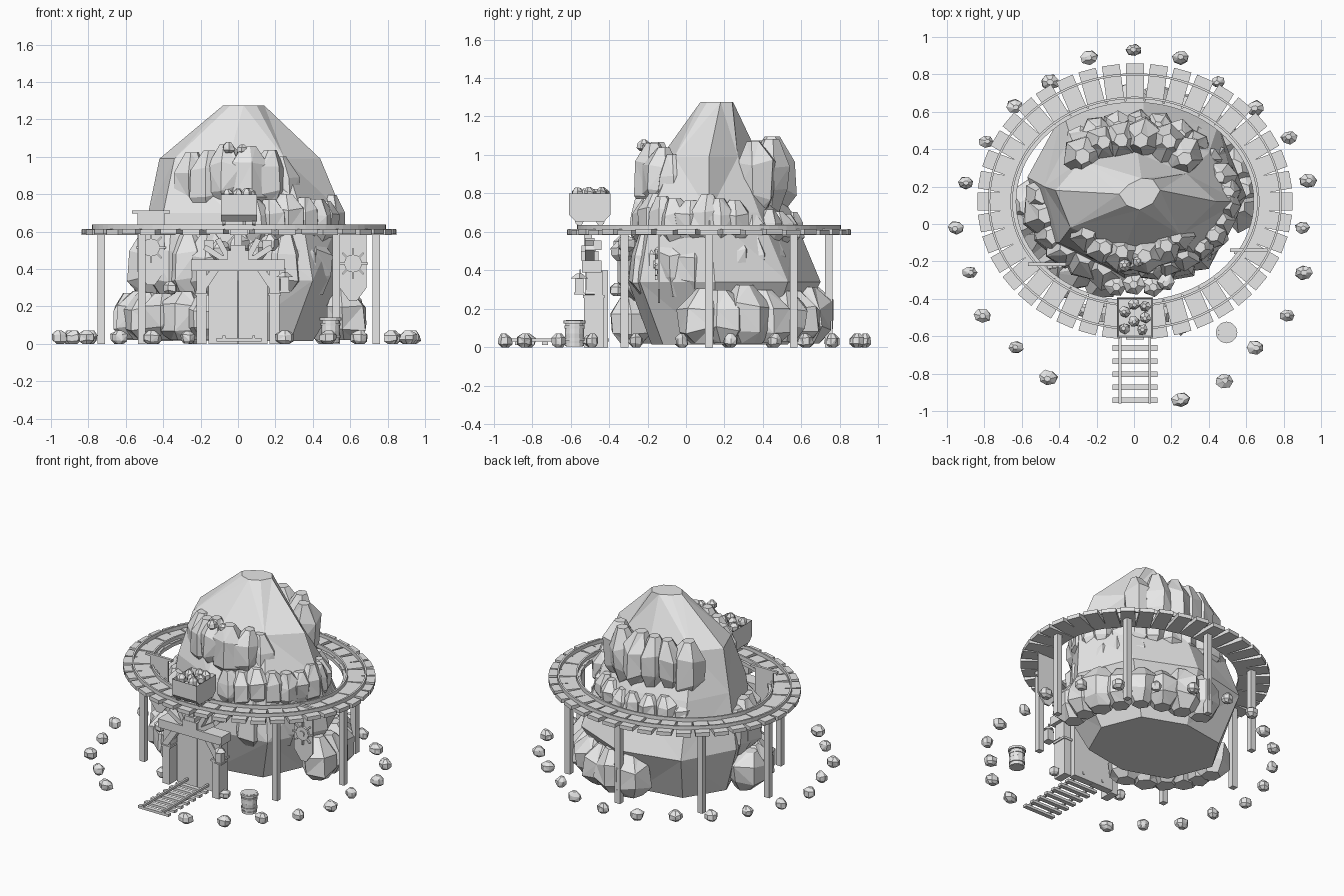
import bpy, bmesh, math, random
from mathutils import Matrix, Vector

if "Cube" in bpy.data.objects:
    bpy.data.objects.remove(bpy.data.objects["Cube"])

random.seed(11)
stone = bpy.data.materials.new("plain_grey")
stone.diffuse_color = (0.8, 0.8, 0.8, 1)
stone.use_nodes = True
stone.node_tree.nodes["Principled BSDF"].inputs["Base Color"].default_value = stone.diffuse_color
CX, CY = 0.005, 0.12  # centre of the raised track


def finish(name, bm):
    bmesh.ops.recalc_face_normals(bm, faces=bm.faces)
    me = bpy.data.meshes.new(name)
    bm.to_mesh(me)
    bm.free()
    ob = bpy.data.objects.new(name, me)
    me.materials.append(stone)
    bpy.context.collection.objects.link(ob)
    return ob


def box(bm, c, s, rot=(0, 'Z')):
    m = Matrix.Translation(c) @ Matrix.Rotation(rot[0], 4, rot[1]) @ Matrix.Diagonal((*s, 1))
    return bmesh.ops.create_cube(bm, size=1, matrix=m)['verts']


def cyl(bm, c, r, h, n=12, axis='Z', r2=None):
    rot = {'Z': Matrix(), 'X': Matrix.Rotation(math.pi / 2, 4, 'Y'),
           'Y': Matrix.Rotation(math.pi / 2, 4, 'X')}[axis]
    bmesh.ops.create_cone(bm, cap_ends=True, segments=n, radius1=r, radius2=r if r2 is None else r2,
                          depth=h, matrix=Matrix.Translation(c) @ rot.to_4x4())


def skin(bm, rings):
    """Closed faceted lump through rings of points."""
    loops = [[bm.verts.new(p) for p in ring] for ring in rings]
    n = len(loops[0])
    for k, (a, b) in enumerate(zip(loops, loops[1:])):
        for i in range(n):
            j = (i + 1) % n
            if (k + i) % 2:
                bm.faces.new((a[i], a[j], b[i]))
                bm.faces.new((a[j], b[j], b[i]))
            else:
                bm.faces.new((a[i], a[j], b[j]))
                bm.faces.new((a[i], b[j], b[i]))
    bm.faces.new(loops[0][::-1])
    bm.faces.new(loops[-1])


def rock(bm, x, y, z, rx, ry, rz, n=6):
    turn = random.uniform(0, 6)
    ox, oy = random.uniform(-.2, .2) * rx, random.uniform(-.2, .2) * ry
    rings = []
    for k, (h, f) in enumerate([(-1, .5), (-.5, .97), (.35, .97), (1, .36)]):
        ring = []
        for i in range(n):
            a = turn + math.tau * i / n
            g = f * random.uniform(.86, 1.1)
            dz = random.uniform(-.16, .16) * rz if k in (1, 2) else 0
            top = k == 3
            ring.append((x + top * ox + rx * g * math.cos(a), y + top * oy + ry * g * math.sin(a), z + h * rz + dz))
        rings.append(ring)
    skin(bm, rings)


def rock_row(name, rx, ry, cy, a0, a1, count, z, r, h, arch=0.0):
    """Boulders along an arc; arch lowers the two ends of the row."""
    bm = bmesh.new()
    for i in range(count):
        t = i / (count - 1)
        a = math.radians(a0 + (a1 - a0) * t)
        k = random.uniform(.93, 1.1)
        zz = z + random.uniform(-.015, .015) - arch * (2 * t - 1) ** 2
        rock(bm, rx * math.cos(a), cy + ry * math.sin(a), max(zz, h * k + .02), r * k, r * k, h * k)
    finish(name, bm)


# Mountain body: blunt on the left, ridged on the right, undercut at the foot
levels = {
    .015: [(.40, .15), (.29, .42), (.0, .53), (-.31, .48), (-.47, .22), (-.35, -.08), (-.05, -.18), (.28, -.12)],
    .34: [(.60, .15), (.45, .53), (.05, .70), (-.38, .60), (-.57, .25), (-.46, -.10), (-.05, -.30), (.40, -.24)],
    .70: [(.56, .12), (.40, .38), (.05, .55), (-.34, .47), (-.48, .20), (-.40, -.10), (-.05, -.27), (.34, -.18)],
    .99: [(.44, .12), (.28, .27), (.02, .38), (-.28, .34), (-.42, .18), (-.34, -.02), (-.05, -.13), (.25, -.06)],
    1.275: [(.14, .18), (.10, .24), (.04, .245), (-.03, .21), (-.08, .16), (-.04, .10), (.03, .075), (.10, .11)]}
bm = bmesh.new()
skin(bm, [[(x, y, z) for x, y in ring] for z, ring in levels.items()])
finish("mountain", bm)

# Boulder rows on the slopes
rock_row("upper_front_boulders", .29, .27, .10, 213, 325, 6, .895, .105, .165, .04)
rock_row("upper_back_boulders", .34, .25, .21, 40, 142, 6, .905, .105, .175, .02)
rock_row("mid_right_boulders", .49, .37, .15, -80, 16, 9, .665, .09, .115)
rock_row("side_right_boulders", .46, .40, .15, -58, 42, 8, .43, .105, .15)
rock_row("low_right_boulders", .58, .49, .15, -8, 92, 8, .165, .125, .14)
rock_row("low_left_boulders", .55, .40, .10, 178, 252, 6, .145, .13, .125)
rock_row("mid_left_boulders", .48, .36, .12, 176, 252, 6, .42, .125, .165)
rock_row("back_shelf_boulders", .46, .39, .15, 30, 130, 8, .615, .075, .085)

# Rubble behind the entrance and on the ledges
bm = bmesh.new()
for x, y, z, r in [(-.1, -.33, .5, .06), (.0, -.32, .53, .06), (.1, -.33, .5, .06), (.17, -.31, .54, .05),
                   (-.36, -.36, .30, .04), (.25, -.5, .035, .035), (-.27, -.46, .035, .04),
                   (-.05, -.22, 1.05, .035), (.02, -.2, 1.04, .03)]:
    rock(bm, x, y, z, r, r, r * .85)
finish("rubble", bm)

# Loose stones around the site
bm = bmesh.new()
for x, y in [(0, .93), (-.24, .89), (.25, .89), (-.45, .76), (.45, .76), (-.64, .63), (.65, .62), (-.79, .44),
             (.83, .46), (-.9, .22), (.93, .23), (-.95, -.02), (.9, -.02), (-.88, -.26), (.91, -.26),
             (-.81, -.49), (.82, -.49), (-.63, -.66), (.65, -.66), (-.46, -.82), (.48, -.84), (.25, -.94)]:
    r = random.uniform(.036, .048)
    rock(bm, x, y, .036, r * 1.1, r * .9, .036, 7)
finish("ground_stones", bm)

# Raised oval track: ties, rails and posts
bm = bmesh.new()
for i in range(40):
    a = math.tau * i / 40
    rx, ry = .74, .635
    tangent = math.atan2(ry * math.cos(a), -rx * math.sin(a))
    box(bm, (CX + rx * math.cos(a), CY + ry * math.sin(a), .597 + .004 * (i % 2)), (.095, .205, .027), (tangent, 'Z'))
finish("track_ties", bm)


def oval_rail(name, rx, ry, w, z0, z1, n=80):
    bm = bmesh.new()
    rings = []
    for i in range(n):
        c, s = math.cos(math.tau * i / n), math.sin(math.tau * i / n)
        rings.append([bm.verts.new((CX + (rx + d) * c, CY + (ry + d) * s, z))
                      for d, z in ((-w, z0), (w, z0), (w, z1), (-w, z1))])
    for i in range(n):
        p, q = rings[i], rings[(i + 1) % n]
        for j in range(4):
            bm.faces.new((p[j], p[(j + 1) % 4], q[(j + 1) % 4], q[j]))
    finish(name, bm)


oval_rail("outer_rail", .78, .68, .006, .61, .637)
oval_rail("inner_rail", .66, .555, .006, .61, .637)
oval_rail("inner_support_band", .64, .535, .005, .588, .612)

bm = bmesh.new()
for i in range(8):
    if i != 6:
        a = math.tau * i / 8
        box(bm, (CX + .735 * math.cos(a), CY + .622 * math.sin(a), .295), (.04, .04, .59))
finish("track_posts", bm)

# Mine entrance: doors, frame, braces and the trestle above
bm = bmesh.new()
for s in (-1, 1):
    box(bm, (s * .08, -.43, .20), (.157, .05, .40))
finish("entrance_doors", bm)
bm = bmesh.new()
for s in (-1, 1):
    box(bm, (s * .195, -.48, .13), (.055, .10, .26))
    box(bm, (s * .195, -.48, .265), (.07, .11, .015))
    box(bm, (s * .195, -.475, .33), (.055, .085, .13))
    box(bm, (s * .165, -.50, .335), (.04, .05, .17), (-s * .6, 'Y'))
box(bm, (0, -.49, .42), (.50, .10, .06))
finish("entrance_frame", bm)
bm = bmesh.new()
box(bm, (0, -.50, .475), (.11, .09, .05))
box(bm, (0, -.505, .515), (.08, .075, .03))
box(bm, (0, -.51, .56), (.045, .04, .07))
for s in (-1, 1):
    box(bm, (s * .075, -.50, .50), (.03, .05, .14), (s * .5, 'Y'))
    box(bm, (s * .12, -.50, .48), (.03, .05, .14), (s * 1.0, 'Y'))
    box(bm, (s * .155, -.46, .53), (.05, .04, .05))
finish("trestle", bm)

# Hanging lantern
bm = bmesh.new()
box(bm, (.25, -.555, .32), (.045, .045, .075))
cyl(bm, (.25, -.555, .37), .045, .025, 4, r2=.015)
box(bm, (.25, -.555, .28), (.055, .055, .01))
box(bm, (.25, -.55, .39), (.01, .01, .03))
finish("lantern", bm)

# Ground track leading out of the entrance
bm = bmesh.new()
for i in range(7):
    box(bm, (.005, -.943 + .07 * i, .022), (.24, .03, .018))
for s in (-1, 1):
    box(bm, (.005 + s * .08, -.68, .038), (.014, .56, .016))
finish("ground_track", bm)

# Ore cart: hollow tub with cut lower corners, wheels and load
bm = bmesh.new()
outline = [(-.108, .80), (-.108, .69), (-.075, .655), (.075, .655), (.108, .69), (.108, .80)]
ends = [[bm.verts.new((x, -.50 + y, z)) for y, z in outline] for x in (-.092, .102)]
for i in range(6):
    j = (i + 1) % 6
    bm.faces.new((ends[0][i], ends[0][j], ends[1][j], ends[1][i]))
bm.faces.new(ends[0])
bm.faces.new(ends[1][::-1])
bmesh.ops.recalc_face_normals(bm, faces=bm.faces)
top = max(bm.faces, key=lambda f: f.calc_center_median().z)
bmesh.ops.inset_region(bm, faces=[top], thickness=.012)
bmesh.ops.translate(bm, verts=top.verts, vec=(0, 0, -.04))
for s in (-1, 1):
    for t in (-1, 1):
        cyl(bm, (.005 + s * .08, -.5 + t * .055, .655), .022, .018, 10, 'X')
finish("ore_cart", bm)
bm = bmesh.new()
for x, y in [(-.05, -.56), (.045, -.565), (-.05, -.47), (.06, -.50), (.06, -.44), (0, -.52), (0, -.43)]:
    rock(bm, x, y, .79 + random.uniform(0, .012), .032, .032, .032)
finish("ore_load", bm)


# Pointed banners, each with a cap bar and spoked wheel
def banner(side, x, y, top):
    bm = bmesh.new()
    w = .072
    front = [(-w, 0), (w, 0), (w, -.32), (.02, -.39), (-.02, -.39), (-w, -.32)]
    a = [bm.verts.new((x + px, y - .006, top + pz)) for px, pz in front]
    b = [bm.verts.new((x + px, y + .006, top + pz)) for px, pz in front]
    bm.faces.new(a)
    bm.faces.new(b[::-1])
    for i in range(6):
        j = (i + 1) % 6
        bm.faces.new((a[i], b[i], b[j], a[j]))
    box(bm, (x, y, top), (.205, .018, .016))
    finish(side + "_banner", bm)
    bm = bmesh.new()
    c = Vector((x, y - .014, top - .19))
    cyl(bm, c, .048, .016, 12, 'Y')
    cyl(bm, c, .02, .03, 8, 'Y')
    for i in range(8):
        t = math.tau * i / 8
        box(bm, c + Vector((math.sin(t), 0, math.cos(t))) * .06, (.010, .014, .04), (t, 'Y'))
    finish(side + "_banner_wheel", bm)


banner("left", -.465, -.215, .705)
banner("right", .615, -.14, .62)

# Barrel with hoops
bm = bmesh.new()
for z, r1, r2 in [(.04, .045, .05), (.107, .05, .045)]:
    cyl(bm, (.495, -.58, z), r1, .07, 12, r2=r2)
for z, r in [(.015, .05), (.04, .053), (.105, .053), (.132, .058)]:
    cyl(bm, (.495, -.58, z), r, .016, 12)
finish("barrel", bm)
